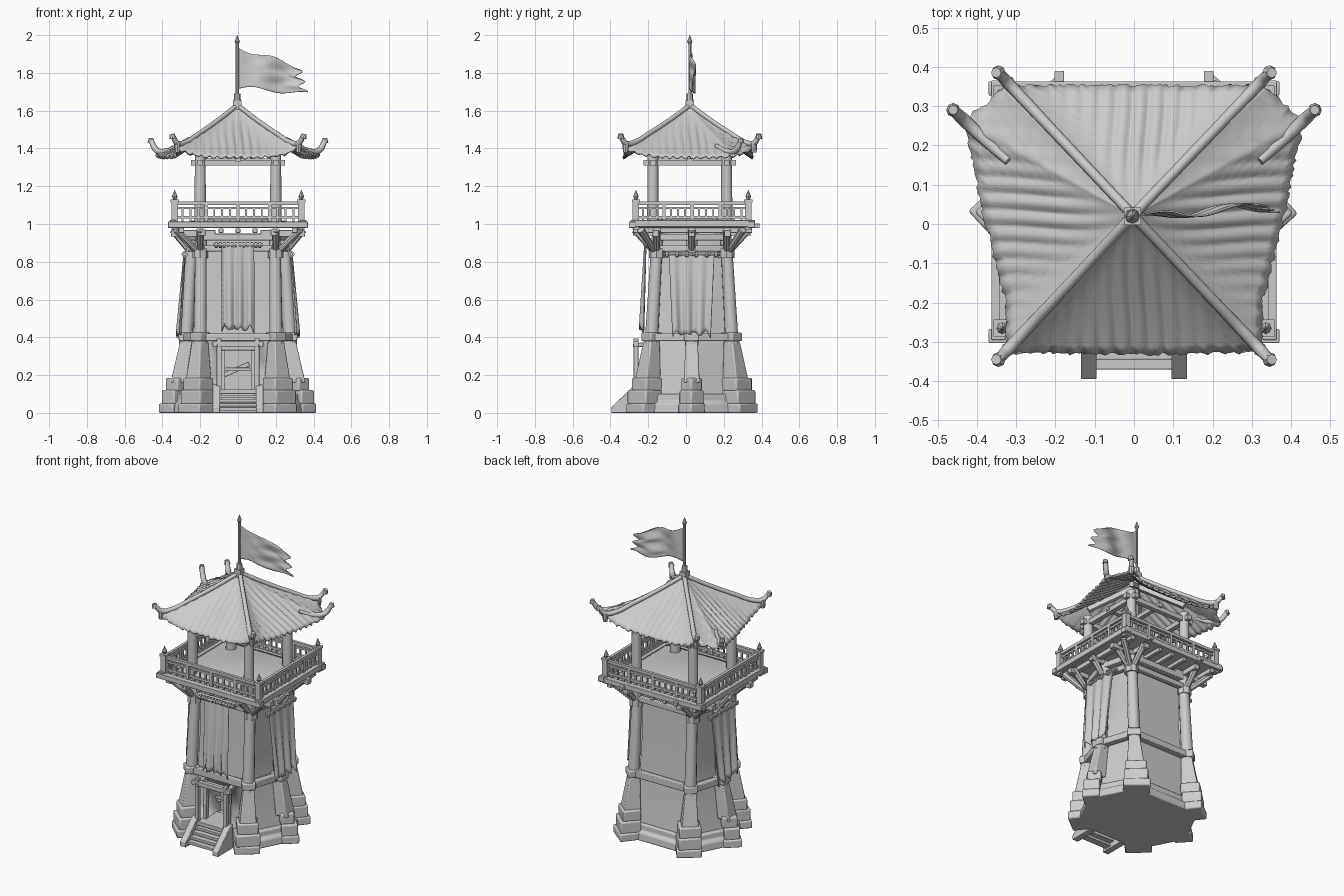
import bpy, bmesh, math, random
from mathutils import Vector, Matrix

if "Cube" in bpy.data.objects:
    bpy.data.objects.remove(bpy.data.objects["Cube"])
random.seed(4)
CY = 0.03  # tower axis in y
V = Vector
up = lambda z: V((0, 0, z))

class Part:
    """Collects simple solids into one named object."""
    def __init__(self, name):
        self.name, self.bm = name, bmesh.new()

    def beam(self, a, b, r, r2=None, sides=4):
        a, b = V(a), V(b)
        m = Matrix.Translation((a + b) / 2) @ (b - a).to_track_quat('Z', 'Y').to_matrix().to_4x4()
        k = 1
        if sides == 4:
            m, k = m @ Matrix.Rotation(math.pi / 4, 4, 'Z'), math.sqrt(2)
        bmesh.ops.create_cone(self.bm, cap_ends=True, segments=sides, radius1=r * k,
                              radius2=(r if r2 is None else r2) * k, depth=(b - a).length, matrix=m)
        return self

    def box(self, lo, hi, ang=0):
        lo, hi = V(lo), V(hi)
        m = Matrix.Translation((lo + hi) / 2) @ Matrix.Rotation(ang, 4, 'Z') @ Matrix.Diagonal((*(hi - lo), 1))
        bmesh.ops.create_cube(self.bm, size=1, matrix=m)
        return self

    def loft(self, rings):
        vs = [[self.bm.verts.new(p) for p in r] for r in rings]
        n = len(vs[0])
        for a, b in zip(vs, vs[1:]):
            for i in range(n):
                self.bm.faces.new((a[i], a[(i + 1) % n], b[(i + 1) % n], b[i]))
        self.bm.faces.new(vs[0][::-1])
        self.bm.faces.new(vs[-1])
        bmesh.ops.recalc_face_normals(self.bm, faces=self.bm.faces)
        return self

    def done(self, bevel=0.0):
        me = bpy.data.meshes.new(self.name)
        self.bm.to_mesh(me)
        self.bm.free()
        return add(self.name, me, 35, 'BEVEL' if bevel else None, width=bevel, segments=2)

def add(name, data, deg, mod=None, **settings):
    ob = bpy.data.objects.new(name, data)
    bpy.context.collection.objects.link(ob)
    if mod:
        md = ob.modifiers.new(mod.lower(), mod)
        for k, v in settings.items():
            setattr(md, k, v)
    bpy.ops.object.select_all(action='DESELECT')
    ob.select_set(True)
    bpy.context.view_layer.objects.active = ob
    bpy.ops.object.shade_smooth_by_angle(angle=math.radians(deg))
    return ob

def sheet(name, nu, nv, f, thick=0.006):
    """Cloth or roof sheet from f(u, v), u and v in 0..1."""
    w = nu + 1
    me = bpy.data.meshes.new(name)
    me.from_pydata([f(i / nu, j / nv) for j in range(nv + 1) for i in range(w)], [],
                   [(j * w + i, j * w + i + 1, (j + 1) * w + i + 1, (j + 1) * w + i) for j in range(nv) for i in range(nu)])
    add(name, me, 50, 'SOLIDIFY', thickness=thick, offset=0)

def tube(name, pts, r, radii):
    cu = bpy.data.curves.new(name, 'CURVE')
    cu.dimensions, cu.bevel_depth, cu.bevel_resolution, cu.use_fill_caps = '3D', r, 2, True
    sp = cu.splines.new('BEZIER')
    sp.bezier_points.add(len(pts) - 1)
    for bp, p, k in zip(sp.bezier_points, pts, radii):
        bp.co, bp.radius, bp.handle_left_type, bp.handle_right_type = p, k, 'AUTO', 'AUTO'
    bpy.context.collection.objects.link(bpy.data.objects.new(name, cu))

# six-cornered plan, tapering upward: (z, side x, corner x, corner y)
STATIONS = [(0, .345, .215, .25), (.4, .27, .20, .21), (.96, .24, .195, .18)]
def hexpt(i, z, k=1.0):
    a, b = STATIONS[:2] if z <= .4 else STATIONS[1:]
    t = (z - a[0]) / (b[0] - a[0])
    sx, cx, cy = [p + (q - p) * t for p, q in zip(a[1:], b[1:])]
    x, y = [(sx, 0), (cx, cy), (-cx, cy), (-sx, 0), (-cx, -cy), (cx, -cy)][i % 6]
    return V((x * k, y * k + CY, z))

# walls with door recess
walls = Part("walls").loft([[hexpt(i, z, k) for i in range(6)] for z, k in
                            [(.02, .97), (.2, .93), (.4, .93), (.41, .88), (.65, .86), (.95, .92)]]).done()
cut = Part("door_cutter").box((-.075, -.4, .12), (.075, -.07, .34)).done()
cut.hide_render = True
cut.hide_set(True)
md = walls.modifiers.new("door", 'BOOLEAN')
md.object, md.operation, md.solver = cut, 'DIFFERENCE', 'EXACT'
# stone base, corner piers, posts and ring beams
base, piers, posts, rings = Part("stone_base"), Part("corner_piers"), Part("tower_posts"), Part("ring_beams")
base.loft([[hexpt(i, 0, k) + up(z) for i in range(6)] for z, k in [(0, 1.08), (.05, 1.06), (.06, 1.0), (.1, .99)]])
for i in range(6):
    o, side = hexpt(i, 0) - V((0, CY, 0)), i in (0, 3)
    ang = math.atan2(o.y, o.x)
    for z0, z1, s, z in [(0, .05, .066, 0), (.045, .12, .06, .03), (.115, .185, .054, .12)]:
        c, q = hexpt(i, z), 1 if side else 1.15
        s = s * (.8 if side else 1) + random.uniform(-.003, .003)
        base.box((c.x - s, c.y - s * q, z0), (c.x + s, c.y + s * q, z1), ang + side * math.pi / 4 + random.uniform(-.06, .06))
    piers.loft([[hexpt(i, z) + Matrix.Rotation(ang + (.5 + q) * math.pi / 2, 3, 'Z') @ V((s, 0, 0)) for q in range(4)]
                for z, s in [(.16, .06 if side else .072), (.38, .045)]])
    posts.beam(hexpt(i, .36), hexpt(i, .96), .036, .03, 12)
    piers.box(hexpt(i, .38) - V((.04, .04, 0)), hexpt(i, .38) + V((.04, .04, .045)), ang)
    for z, r in [(.4, .02), (.87, .016), (.93, .018)]:
        rings.beam(hexpt(i, z, 1.04), hexpt(i + 1, z, 1.04), r)
base.done(.008), piers.done(.006), posts.done(), rings.done(.004)
# joists and diagonal brackets under the balcony
jo, br = Part("balcony_joists"), Part("brackets")
for s in (-1, 1):
    jo.beam((s * .19, -.28, .955), (s * .19, .345, .955), .017).beam((s * .19, .33, .99), (s * .19, .39, .99), .012)
    jo.beam((s * .30, -.28, .968), (s * .30, .35, .968), .015)
    for y in (-.16, .03, .22):
        jo.beam((s * .12, y, .95), (s * .355, y, .95), .017)
    for e in (-1, 1):
        p = V((s * .2, CY + e * .185, .84))
        for q in [(s * .33, CY + e * .27, .97), (s * .2, CY + e * .3, .97), (s * .33, CY + e * .185, .97)]:
            br.beam(p, q, .017, .02, 8)
        br.beam(p - up(.02), p + up(.03), .042, None, 8)
    br.beam((s * .25, CY, .85), (s * .345, CY, .97), .017, .02, 8)
for x in (-.09, 0, .09):
    jo.beam((x, -.28, .965), (x, .35, .965), .012)
jo.done(.003), br.done()
# balcony floor with a gently domed deck
fl = Part("balcony_floor").box((-.345, -.275, .98), (.345, .345, 1.005))
for s in (-1, 1):
    fl.box((s * .345 - .018, -.295, .985), (s * .345 + .018, .365, 1.02))
    fl.box((-.37, CY + s * .315 - .018, .98), (.37, CY + s * .315 + .018, 1.012))
fl.done(.003)
sheet("domed_deck", 20, 20, lambda u, v: (-.3 + .6 * u, -.24 + .54 * v,
      1.006 + .03 * math.sin(math.pi * u) * math.sin(math.pi * v)), .004)
# railing
rail, rp = Part("railing"), Part("railing_posts")
cs = [V(p) for p in [(-.335, -.265, 0), (.335, -.265, 0), (.335, .33, 0), (-.335, .33, 0)]]
for a, b in zip(cs, cs[1:] + cs[:1]):
    for z, r in [(1.035, .007), (1.085, .006), (1.11, .009)]:
        rail.beam(a + up(z), b + up(z), r)
    for k in range(1, 16):
        p, main = a.lerp(b, k / 16), k % 4 == 0
        rail.beam(p + up(1.01), p + up(1.11 if main else 1.085), .009 if main else .005)
    rp.beam(a + up(.97), a + up(1.12), .017).beam(a + up(1.115), a + up(1.13), .022)
    rp.beam(a + up(1.13), a + up(1.145), .008, .015, 8).beam(a + up(1.145), a + up(1.18), .015, .001, 8)
rail.done(), rp.done()
# roof posts, plates and rafters
rs = Part("roof_posts")
RC = [(-.2, -.175), (.2, -.175), (.2, .215), (-.2, .215)]
for (x, y), (x2, y2) in zip(RC, RC[1:] + RC[:1]):
    ex = V((x2 - x, y2 - y, 0)).normalized() * .05
    rs.beam((x, y, 1.0), (x, y, 1.37), .031, .028, 12).beam((x, y, 1.42), (0, CY - .005, 1.56), .014)
    rs.beam(V((x, y, 1.325)) - ex, V((x2, y2, 1.325)) + ex, .015)
rs.beam((0, .02, 1.32), (0, .02, 1.6), .018, None, 8)
rs.beam((-.22, .02, 1.335), (.22, .02, 1.335), .013).beam((0, -.2, 1.345), (0, .24, 1.345), .013).done()
# roof sheets: ribbed, sagging between upturned corners
AP = V((-.003, .022))
def roof_sheet(name, eave, axis):
    rag = [random.uniform(-.012, .012) for _ in range(73)]
    def f(u, v):
        w = v * (1 + rag[round(u * 72)] * v)
        s = min(u, .9999) * (len(eave) - 1)
        p = AP.lerp(V(eave[int(s)]).lerp(V(eave[int(s) + 1]), s % 1), w)
        z = 1.63 - (.277 - .05 * (2 * u - 1) ** 4) * w ** .8
        return (p.x, p.y, z + .006 * math.sin(p[axis] * 150 + math.sin(v * 5)) * min(1, v * 2))
    sheet(name, 72, 16, f, .01)
roof_sheet("roof_front", [(-.32, -.325), (0, -.33), (.32, -.325)], 0)
roof_sheet("roof_back", [(.325, .35), (-.325, .35)], 0)
for s, n in ((1, "right"), (-1, "left")):
    roof_sheet("roof_" + n, [(s * x, y) for x, y in [(.32, -.325), (.325, -.2), (.355, -.08), (.385, .04),
                                                     (.405, .15), (.432, .262), (.325, .35)]], 1)
# hip ridges with upturned ends, plus the side wing horns
caps = Part("ridge_end_caps")
for s in (-1, 1):
    for yt, yn in ((-.345, "front"), (.385, "back")):
        path = [V((*AP, 0)).lerp(V((s * .345, yt, 0)), t) + up(z) for t, z in
                [(0, 1.63), (.3, 1.55), (.6, 1.478), (.82, 1.43), (.93, 1.428), (1, 1.465)]]
        tube("hip_ridge_" + yn, path, .013, [1, 1, 1.05, 1.15, 1.2, 1])
        caps.beam(path[-1] - up(.012), path[-1] + V((s * .006, 0, .012)), .019, .013, 8)
        caps.beam(path[-2] - up(.05), path[-2], .014, .018, 8)
    horn = [V((s * .32, .16, 1.415)), V((s * .38, .215, 1.385)), V((s * .43, .262, 1.39)), V((s * .46, .29, 1.44))]
    tube("wing_horn", horn, .014, [.8, 1.1, 1.2, 1])
    caps.beam(horn[-1] - up(.01), horn[-1] + up(.014), .018, .012, 8)
caps.done()
# finial, flag pole and flag
pole = Part("flag_pole").box((-.026, -.002, 1.6), (.018, .042, 1.655))
for z0, z1, r0, r1 in [(1.64, 1.69, .02, .016), (1.66, 1.955, .008, .008), (1.95, 1.965, .006, .014), (1.965, 2, .014, .001)]:
    pole.beam((-.004, .02, z0), (-.004, .02, z1), r0, r1, 8)
pole.done()
def flag(u, v):
    length = .33 + .022 * math.sin(v * 15 - .3) + .035 * (v - .4)
    top = 1.935 - .10 * u - .012 * math.sin(u * 8)
    bot = 1.715 - .03 * u ** 2 + .012 * math.sin(u * 8)
    y = .022 + (.012 * math.sin(u * 9 + v * 2) + .02 * u) * min(1, u * 3)
    return (u * length, y, top + (bot - top) * v)
sheet("flag", 40, 24, flag, .004)
# hanging torn banners on ringed rods
jag = lambda u: .022 * abs(math.sin(u * 9.5)) + .012 * math.sin(u * 23)
fold = lambda u, v: .008 * math.sin(u * 20) * (.4 + v)
sheet("front_banner", 40, 16, lambda u, v: (-.085 + .17 * u, -.215 - .02 * v + fold(u, v), .9 + (jag(u) - .47) * v))
rods = Part("banner_rods").beam((-.13, -.21, .89), (.13, -.21, .89), .009, None, 8)
for s in (-1, 1):
    sheet("side_banner", 40, 16, lambda u, v: (s * (.282 + .032 * v + fold(u, v)), -.09 + u * (.24 - .04 * v) + .02 * v,
                                               .85 + (jag(u) - .445) * v))
    rods.beam((s * .282, -.12, .84), (s * .282, .18, .84), .009, None, 8)
    for k in range(6):
        y, x = -.1 + k * .052, s * (.01 + k * .021)
        rods.beam((s * .282, y - .008, .84), (s * .282, y + .008, .84), .017, None, 8)
        rods.beam((x - .006, -.21, .89), (x + .006, -.21, .89), .016, None, 8)
rods.done()
# door porch and steps
dp, st = Part("door_porch"), Part("steps")
for s in (-1, 1):
    dp.beam((s * .1, -.265, .05), (s * .1, -.265, .395), .013).beam((s * .1, -.28, .355), (s * .1, -.17, .37), .011)
    dp.beam((s * .08, -.215, .1), (s * .08, -.205, .36), .012)
    st.loft([[(s * .115 + d, y, z) for y, z in [(-.395, 0), (-.24, 0), (-.24, .15), (-.275, .145), (-.395, .03)]] for d in (-.02, .02)])
dp.beam((-.135, -.265, .365), (.135, -.265, .365), .014).beam((-.09, -.21, .345), (.09, -.21, .345), .014)
dp.beam((-.075, -.1, .2), (.06, -.1, .26), .012).beam((-.07, -.12, .23), (.07, -.12, .23), .009)
dp.box((-.1, -.28, .1), (.1, -.1, .125)).done(.003)
for k in range(5):
    st.box((-.1, -.37 + k * .025, .012 + k * .022), (.1, -.325 + k * .025, .03 + k * .022))
st.done(.003)
